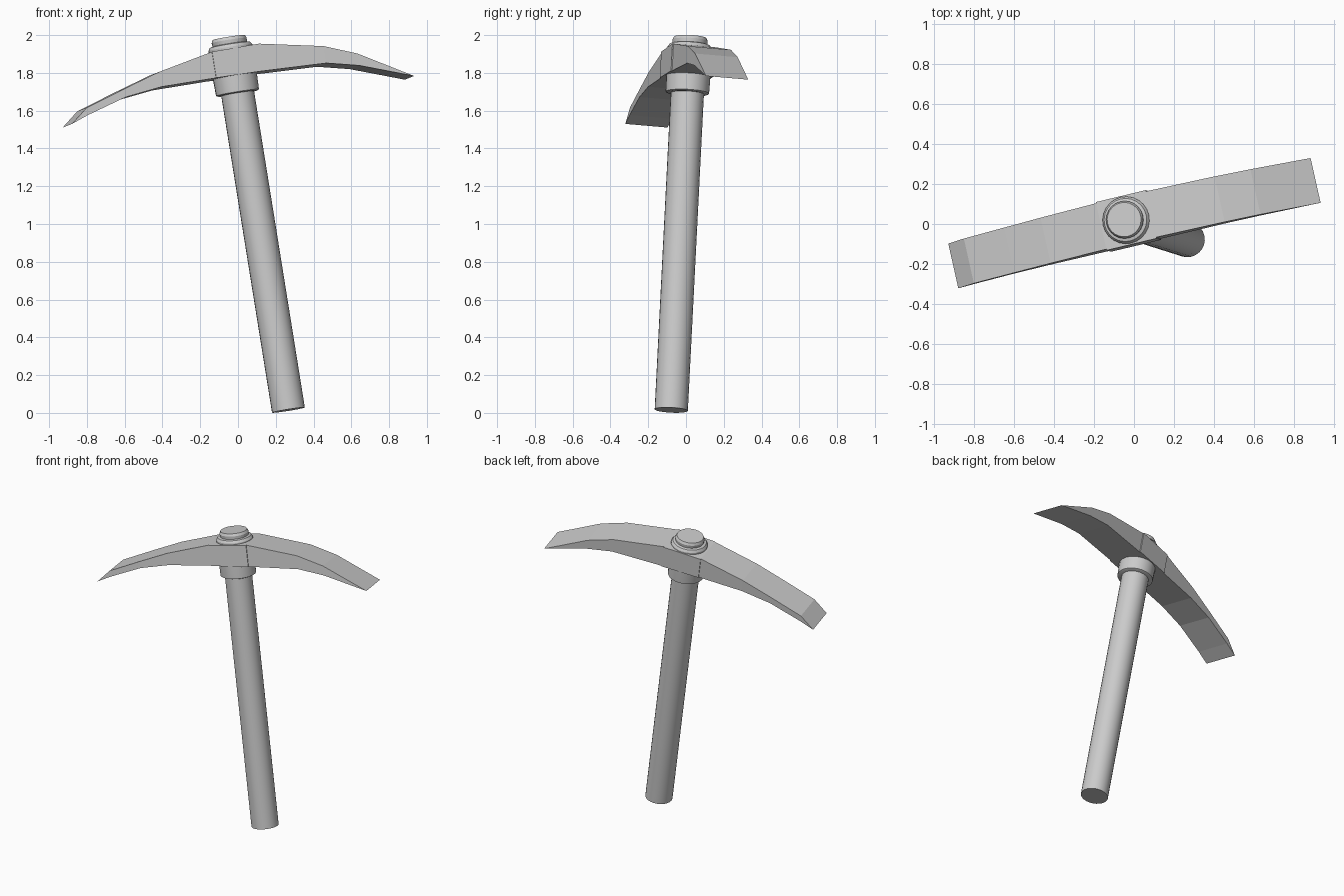
import bpy, bmesh, math
from mathutils import Vector, Matrix

if "Cube" in bpy.data.objects:
    bpy.data.objects.remove(bpy.data.objects["Cube"])

# Tilted frame: w runs up the handle, u along the pick head, v across it
base = Vector((0.267, -0.078, 0.015))
w = Vector((-0.158, 0.05, 0.985)).normalized()
u = Vector((0.963, 0.228, 0.143))
u = (u - w * u.dot(w)).normalized()
v = w.cross(u)
frame = Matrix.Translation(base) @ Matrix((u, v, w)).transposed().to_4x4()


def finish(name, bm, smooth):
    bmesh.ops.recalc_face_normals(bm, faces=bm.faces)
    mesh = bpy.data.meshes.new(name)
    bm.to_mesh(mesh)
    bm.free()
    mesh.transform(frame)
    ob = bpy.data.objects.new(name, mesh)
    bpy.context.collection.objects.link(ob)
    if smooth:
        bpy.ops.object.select_all(action='DESELECT')
        ob.select_set(True)
        bpy.context.view_layer.objects.active = ob
        bpy.ops.object.shade_smooth_by_angle(angle=math.radians(30))
    return ob


def lathe(name, profile, sides=24):
    """Closed solid turned about the handle axis from (radius, height) points."""
    bm = bmesh.new()
    rings = [[bm.verts.new((r * math.cos(2 * math.pi * i / sides),
                            r * math.sin(2 * math.pi * i / sides), z))
              for i in range(sides)] for r, z in profile]
    for a, b in zip(rings, rings[1:]):
        for i in range(sides):
            j = (i + 1) % sides
            bm.faces.new((a[i], a[j], b[j], b[i]))
    bm.faces.new(rings[0][::-1])
    bm.faces.new(rings[-1])
    return finish(name, bm, True)


def blade(name, stations):
    """Solid through rectangular sections: (position, bottom, top, half width)."""
    bm = bmesh.new()
    secs = [[bm.verts.new(p) for p in ((a, -h, lo), (a, h, lo), (a, h, hi), (a, -h, hi))]
            for a, lo, hi, h in stations]
    for s, t in zip(secs, secs[1:]):
        for i in range(4):
            j = (i + 1) % 4
            bm.faces.new((s[i], s[j], t[j], t[i]))
    bm.faces.new(secs[0][::-1])
    bm.faces.new(secs[-1])
    bmesh.ops.remove_doubles(bm, verts=bm.verts, dist=0.0005)
    return finish(name, bm, False)


# Handle, collar below the head and stepped cap above it
lathe("handle", [(0.088, 0.0), (0.088, 1.93)])
lathe("collar", [(0.104, 1.699), (0.115, 1.704), (0.118, 1.80), (0.118, 1.83)])
lathe("cap", [(0.118, 1.915), (0.118, 1.945), (0.108, 1.96), (0.092, 1.964),
              (0.094, 1.984), (0.086, 2.0)])

# Curved two-armed head with a slightly wider middle
blade("pick_head", [
    (-0.942, 1.663, 1.663, 0.115),
    (-0.849, 1.697, 1.737, 0.115),
    (-0.63, 1.762, 1.807, 0.116),
    (-0.43, 1.788, 1.868, 0.117),
    (-0.13, 1.792, 1.932, 0.118),
    (-0.13, 1.792, 1.932, 0.124),
    (0.13, 1.792, 1.938, 0.124),
    (0.13, 1.792, 1.938, 0.118),
    (0.475, 1.784, 1.875, 0.117),
    (0.65, 1.746, 1.81, 0.116),
    (0.936, 1.648, 1.648, 0.115),
])
